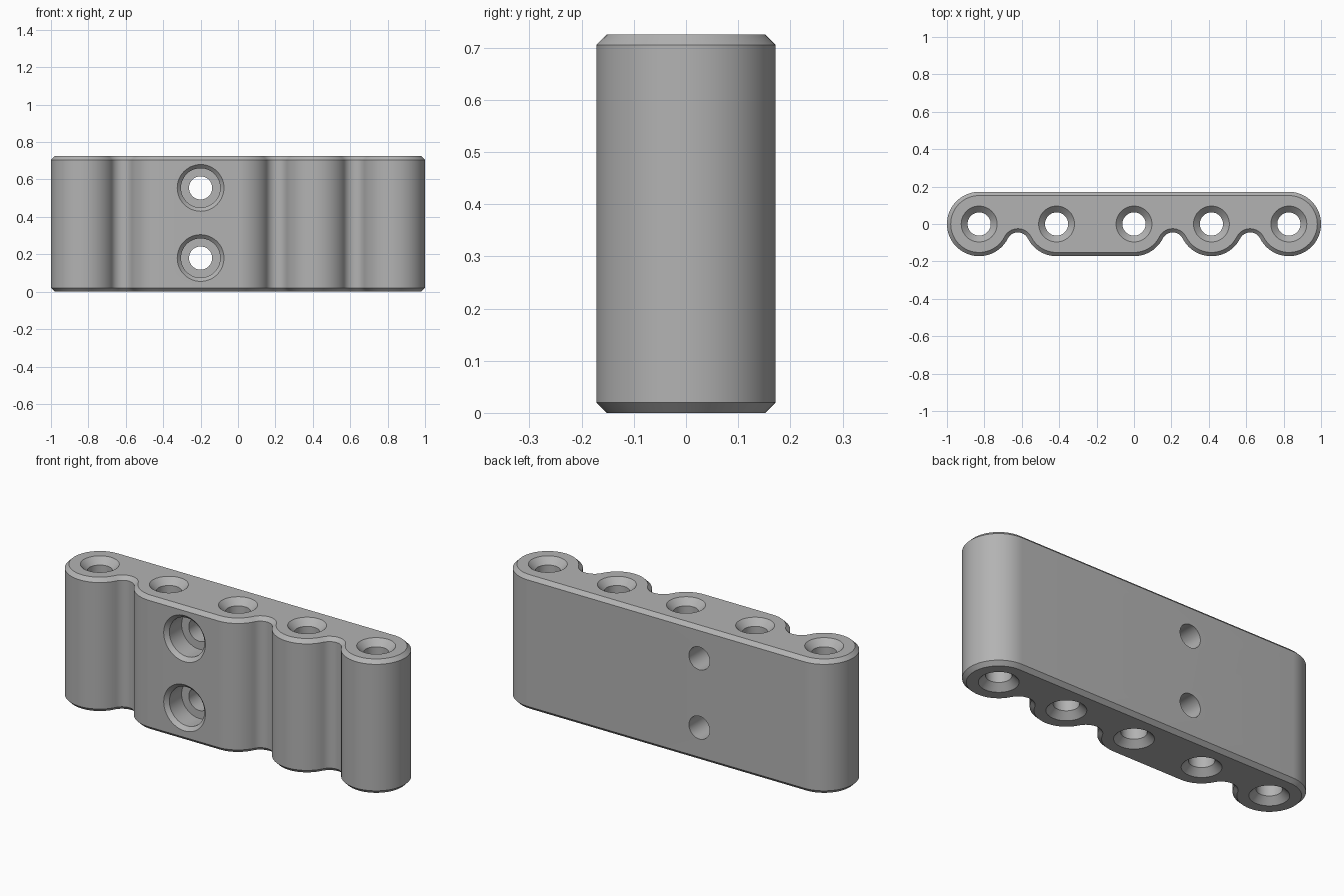
import bpy, bmesh
from math import sin, cos, pi, atan2, hypot
from mathutils import Matrix

old = bpy.data.objects.get("Cube")
if old:
    bpy.data.objects.remove(old, do_unlink=True)

PITCH, R, H, CH = 0.414, 0.172, 0.725, 0.02   # lobe spacing, lobe radius, height, chamfer
FILLET_R, FILLET_Y = 0.06, -0.105             # concave valley between lobes
LEAN = atan2(-FILLET_Y, PITCH / 2)            # angle where lobe meets valley

grey = bpy.data.materials.new("grey")
grey.use_nodes = True
grey.diffuse_color = (0.45, 0.45, 0.45, 1)
grey.node_tree.nodes["Principled BSDF"].inputs["Base Color"].default_value = grey.diffuse_color


def arc(cx, cy, r, a0, a1, n):
    return [(cx + r * cos(a0 + (a1 - a0) * i / n), cy + r * sin(a0 + (a1 - a0) * i / n))
            for i in range(n + 1)]


def outline(inset):
    """Plan outline, counter-clockwise, moved inwards by inset."""
    r, f = R - inset, FILLET_R + inset
    down, left, right = -pi / 2, -pi + LEAN, -LEAN

    def valley(x):
        return arc(x, FILLET_Y, f, pi - LEAN, LEAN, 16)[1:-1]

    pts = arc(-2 * PITCH, 0, r, pi / 2, 2 * pi - LEAN, 40)
    pts += valley(-1.5 * PITCH)
    pts += arc(-PITCH, 0, r, left, down, 16)
    pts += arc(0, 0, r, down, right, 16)
    pts += valley(0.5 * PITCH)
    pts += arc(PITCH, 0, r, left, right, 28)
    pts += valley(1.5 * PITCH)
    pts += arc(2 * PITCH, 0, r, left, pi / 2, 40)
    return pts


def loft(bm, rings):
    """Skin a stack of equal rings and cap both ends."""
    loops = [[bm.verts.new(p) for p in ring] for ring in rings]
    for a, b in zip(loops, loops[1:]):
        for i in range(len(a)):
            j = (i + 1) % len(a)
            bm.faces.new((a[i], a[j], b[j], b[i]))
    bm.faces.new(loops[0][::-1])
    bm.faces.new(loops[-1])


def make(name, bm):
    bmesh.ops.recalc_face_normals(bm, faces=bm.faces)
    mesh = bpy.data.meshes.new(name)
    bm.to_mesh(mesh)
    bm.free()
    mesh.materials.append(grey)
    ob = bpy.data.objects.new(name, mesh)
    bpy.context.collection.objects.link(ob)
    return ob


def cutter(name, profile, matrix):
    """Turned cutter from (radius, height) pairs."""
    bm = bmesh.new()
    loft(bm, [[(x, y, z) for x, y in arc(0, 0, r, 0, 2 * pi, 48)[:-1]] for r, z in profile])
    bm.transform(matrix)
    ob = make(name, bm)
    ob.hide_render = True
    return ob


# Chamfered block body
bm = bmesh.new()
loft(bm, [[(x, y, z) for x, y in outline(c)]
          for c, z in ((CH, 0), (0, CH), (0, H - CH), (CH, H))])
body = make("mounting_block", bm)

# Vertical through holes, countersunk at both ends
BORE, SINK, E = 0.062, 0.034, 0.02
drill = [(BORE + SINK + E, -E), (BORE, SINK), (BORE, H - SINK), (BORE + SINK + E, H + E)]
cutters = [cutter("vertical_drill", drill, Matrix.Translation((i * PITCH, 0, 0)))
           for i in range(-2, 3)]

# Horizontal counterbored holes, with a chamfered mouth at the front
CB, DEPTH = 0.105, 0.125
bolt = [(CB + CH + E, -R - E), (CB, CH - R), (CB, DEPTH - R), (BORE, DEPTH - R), (BORE, R + E)]
for z in (0.18, 0.555):
    m = Matrix.Translation((-PITCH / 2 + 0.007, 0, z)) @ Matrix.Rotation(-pi / 2, 4, 'X')
    cutters.append(cutter("bolt_drill", bolt, m))

bpy.ops.object.select_all(action='DESELECT')
bpy.context.view_layer.objects.active = body
body.select_set(True)
for c in cutters:
    mod = body.modifiers.new("hole", 'BOOLEAN')
    mod.object, mod.operation, mod.solver = c, 'DIFFERENCE', 'EXACT'
    bpy.ops.object.modifier_apply(modifier=mod.name)
for c in cutters:
    bpy.data.objects.remove(c, do_unlink=True)

bpy.ops.object.shade_smooth_by_angle(angle=pi / 6)
